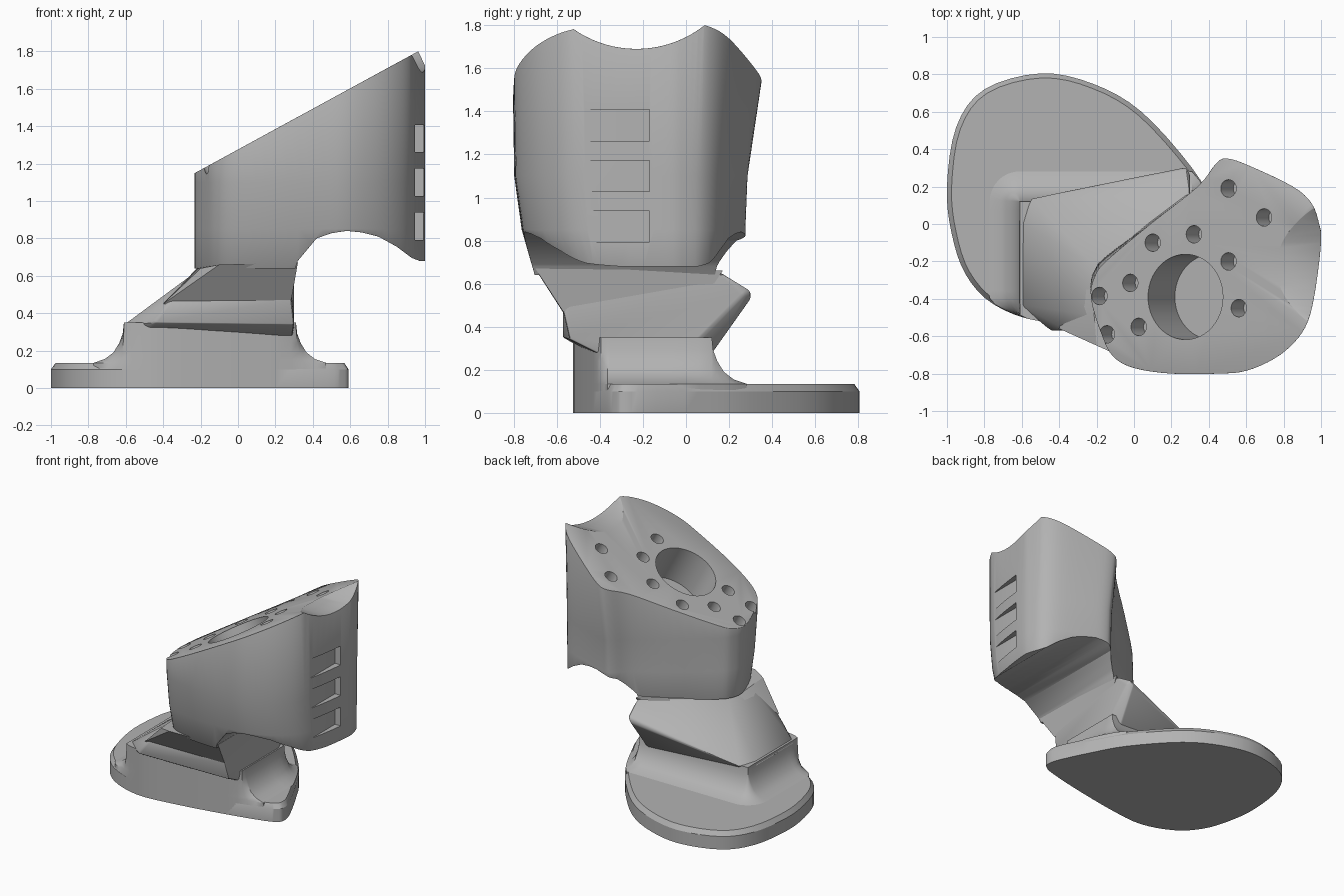
import bpy, bmesh, math
from mathutils import Vector, Matrix

cube = bpy.data.objects.get("Cube")
if cube:
    bpy.data.objects.remove(cube, do_unlink=True)

grey = bpy.data.materials.new("plain_grey")
grey.use_nodes = True
colour = (0.45, 0.45, 0.45, 1)
grey.diffuse_color = colour
grey.node_tree.nodes["Principled BSDF"].inputs["Base Color"].default_value = colour


def make(name, bm):
    bmesh.ops.recalc_face_normals(bm, faces=bm.faces)
    mesh = bpy.data.meshes.new(name)
    bm.to_mesh(mesh)
    bm.free()
    ob = bpy.data.objects.new(name, mesh)
    bpy.context.collection.objects.link(ob)
    mesh.materials.append(grey)
    return ob


def smooth_loop(pts, steps=4):
    """Closed Catmull-Rom curve through the points."""
    out, n = [], len(pts)
    for i in range(n):
        a, b, c, d = (Vector(pts[(i + k) % n]) for k in (-1, 0, 1, 2))
        for s in range(steps):
            t = s / steps
            out.append(0.5 * (2 * b + (c - a) * t + (2 * a - 5 * b + 4 * c - d) * t ** 2
                              + (3 * b - a - 3 * c + d) * t ** 3))
    return out


def loft(name, rings):
    bm = bmesh.new()
    loops = [[bm.verts.new(p) for p in ring] for ring in rings]
    for low, high in zip(loops, loops[1:]):
        for i in range(len(low)):
            j = (i + 1) % len(low)
            bm.faces.new((low[i], low[j], high[j], high[i]))
    bm.faces.new(loops[0][::-1])
    bm.faces.new(loops[-1])
    return make(name, bm)


def hull(name, pts):
    bm = bmesh.new()
    for p in pts:
        bm.verts.new(p)
    bmesh.ops.convex_hull(bm, input=list(bm.verts))
    bmesh.ops.dissolve_limit(bm, angle_limit=0.03, verts=bm.verts, edges=bm.edges)
    return make(name, bm)


def drum(name, matrix, radius, depth, sides):
    bm = bmesh.new()
    bmesh.ops.create_cone(bm, cap_ends=True, segments=sides, radius1=radius,
                          radius2=radius, depth=depth, matrix=matrix)
    return make(name, bm)


def apply(ob, mod):
    bpy.context.view_layer.objects.active = ob
    bpy.ops.object.modifier_apply(modifier=mod.name)


def cut(ob, cutter):
    cutter.hide_render = True
    mod = ob.modifiers.new("cut", "BOOLEAN")
    mod.operation = "DIFFERENCE"
    mod.solver = "EXACT"
    mod.object = cutter
    apply(ob, mod)
    bpy.data.objects.remove(cutter, do_unlink=True)


def bevel(ob, width, segments, angle):
    mod = ob.modifiers.new("bevel", "BEVEL")
    mod.width, mod.segments = width, segments
    mod.limit_method = "ANGLE"
    mod.angle_limit = math.radians(angle)
    apply(ob, mod)


# Base plate
foot = smooth_loop([(-1, .2), (-.975, -.05), (-.9, -.27), (-.75, -.43), (-.5, -.52), (-.2, -.5),
                    (.2, -.43), (.48, -.365), (.56, -.33), (.59, -.29), (.57, -.19), (.45, .06),
                    (.31, .3), (.04, .6), (-.22, .75), (-.5, .805), (-.8, .72), (-.95, .52)])
centre = Vector((-.3, .1))


def shrink(p, d):
    return p + (centre - p).normalized() * d


loft("base_plate", [[(p.x, p.y, 0) for p in foot], [(p.x, p.y, .1) for p in foot],
                    [(*shrink(p, .025), .135) for p in foot]])

# Concave flare from the plate up to the ankle, flush with the plate at the front
rings = [[] for _ in range(7)]
for p in foot:
    neck = Vector((min(max(p.x, -.61), .31), min(max(p.y, -.53), .12)))
    out = p - neck
    if out.length > .17:
        out *= .17 / out.length
    for ring, (t, z) in zip(rings, [(.95, .02), (.95, .135), (.6, .155), (.33, .19),
                                    (.15, .24), (.04, .29), (0, .35)]):
        ring.append((*(neck + out * t), z))
loft("base_flare", rings)

# Ankle block with sloping shelf
ankle = hull("ankle_block", [
    (-.5, -.45, .28), (.29, -.42, .28), (.3, 0, .28), (.24, .13, .29), (-.5, .06, .29),
    (-.62, .02, .33), (-.55, .14, .35), (.26, .3, .53), (.3, .27, .55), (.28, .3, .57),
    (-.62, -.43, .33), (-.45, -.57, .35), (-.36, -.57, .47), (.285, -.57, .47), (.3, -.54, .34),
    (-.2, -.5, .64), (-.18, -.25, .64), (0, -.06, .645), (.3, .17, .65), (.28, -.55, .6)])
bevel(ankle, .012, 2, 25)

# Overhang joining the ankle to the upper body
hull("overhang", [
    (-.4, -.56, .45), (.285, -.57, .47), (-.2, -.65, .64), (-.1, -.695, .66), (.32, -.7, .67),
    (-.22, -.4, .64), (0, -.06, .65), (.31, .17, .66), (.28, .05, .48), (-.36, -.2, .46)])

# Upper body with slanted top
SLOPE = .545


def top_z(x):
    return 1.15 + SLOPE * (x + .23)


outline = smooth_loop([(-.23, -.4), (-.21, -.28), (-.14, -.19), (.1, .01), (.34, .2), (.44, .325),
                       (.5, .35), (.62, .31), (.85, .2), (.95, .11), (.99, 0), (1, -.1), (.97, -.35),
                       (.93, -.52), (.86, -.63), (.75, -.72), (.6, -.785), (.45, -.8), (.2, -.8),
                       (0, -.77), (-.11, -.71), (-.17, -.6)])


def low(p, front, back, z):
    y = p.y * front / .8 if p.y < 0 else p.y * back / .35
    return (p.x, y, z)


body = loft("upper_body", [[low(p, .7, .275, .64) for p in outline],
                           [low(p, .76, .275, .85) for p in outline],
                           [low(p, .795, .285, 1.1) for p in outline],
                           [(p.x, p.y, top_z(p.x)) for p in outline]])

# Arch underneath
arch = [(.2, .3), (.26, .5), (.32, .68), (.42, .8), (.5, .828), (.58, .84), (.66, .832),
        (.75, .81), (.85, .755), (.93, .695), (.97, .68), (1.2, .68), (1.2, .3)]
cut(body, loft("arch_cutter", [[(x, y, z) for x, z in arch] for y in (-1.2, 1.2)]))

# Scalloped notch at the high end
cut(body, drum("scallop_cutter", Matrix.Translation((1, -.23, 2.2))
               @ Matrix.Rotation(math.pi / 2, 4, "Y"), .51, 1.2, 96))
bevel(body, .022, 2, 38)

# Socket and small holes square to the slanted top
tilt = Matrix.Rotation(-math.atan(SLOPE), 4, "Y")
holes = [(.505, .19), (.695, .035), (.32, -.055), (.1, -.1), (.505, -.2), (-.02, -.315),
         (-.185, -.385), (.56, -.45), (.025, -.55), (-.145, -.59)]
for x, y, r, depth, sides in ([(.275, -.39, .228, .3, 48)]
                              + [(x, y, .047, .14, 20) for x, y in holes]):
    spot = Matrix.Translation((x, y, top_z(x)))
    cut(body, drum("hole_cutter", spot @ tilt, r, depth * 2, sides))

# Three side pockets
for z in (.865, 1.1, 1.335):
    bm = bmesh.new()
    bmesh.ops.create_cube(bm, size=1, matrix=Matrix.Translation((1.045, -.325, z))
                          @ Matrix.Diagonal((.2, .31, .145, 1)))
    cut(body, make("pocket_cutter", bm))

# Smooth shading with sharp edges kept
for ob in bpy.context.scene.objects:
    ob.select_set(ob.type == "MESH")
bpy.context.view_layer.objects.active = body
bpy.ops.object.shade_smooth_by_angle(angle=math.radians(30))
